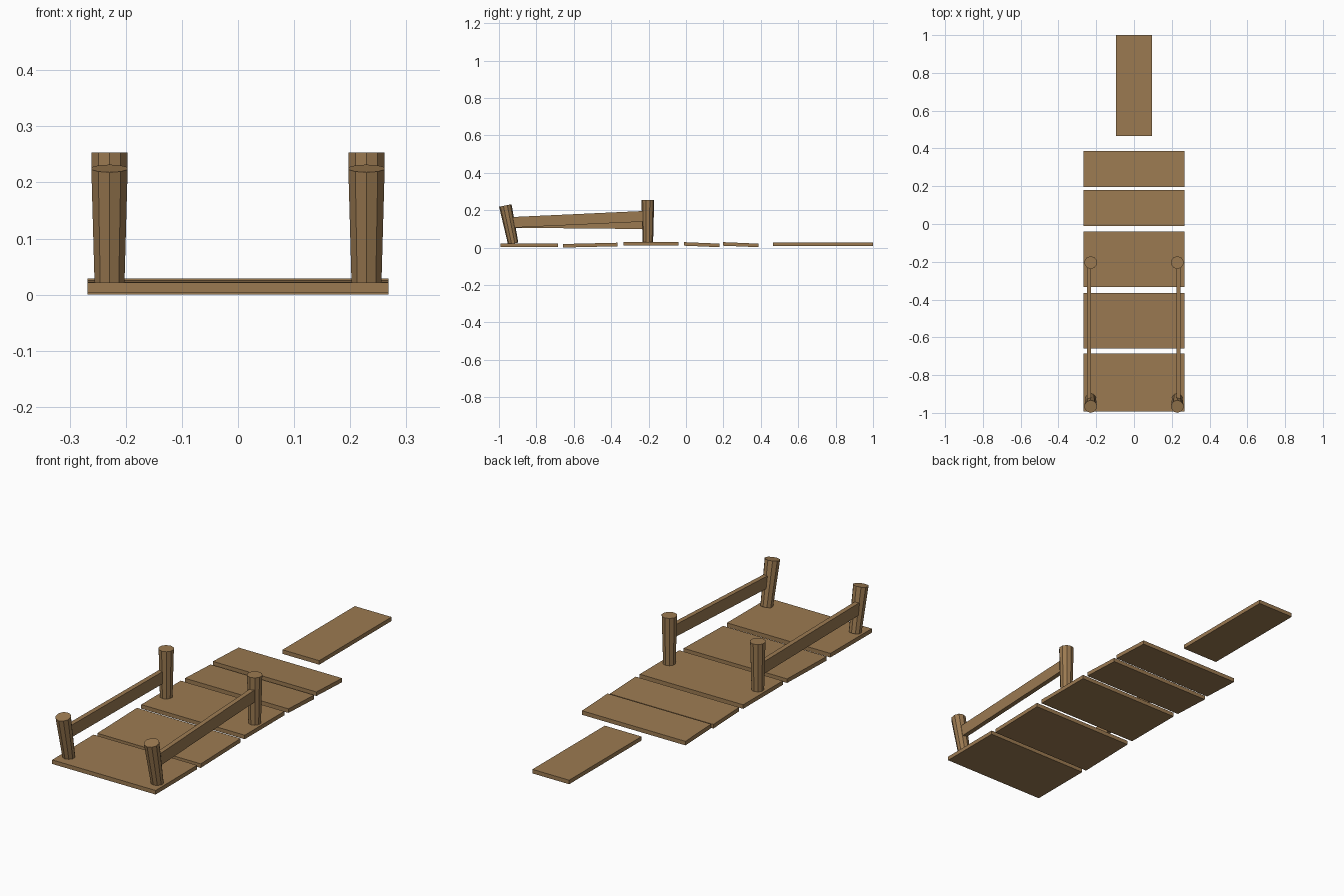
import bpy, math
from mathutils import Vector

if "Cube" in bpy.data.objects:
    bpy.data.objects.remove(bpy.data.objects["Cube"])

wood = bpy.data.materials.new("weathered wood")
wood.diffuse_color = (0.33, 0.195, 0.083, 1)
wood.use_nodes = True
wood.node_tree.nodes["Principled BSDF"].inputs["Base Color"].default_value = wood.diffuse_color


def beam(name, x, half_w, y0, y1, z0, z1, thick):
    """Box running along y; its underside goes from z0 to z1."""
    v = [(x + s * half_w, y, z + t)
         for y, z in ((y0, z0), (y1, z1)) for t in (0, thick) for s in (-1, 1)]
    f = [(0, 1, 3, 2), (4, 6, 7, 5), (0, 4, 5, 1), (2, 3, 7, 6), (0, 2, 6, 4), (1, 5, 7, 3)]
    me = bpy.data.meshes.new(name)
    me.from_pydata(v, [], f)
    me.materials.append(wood)
    ob = bpy.data.objects.new(name, me)
    bpy.context.collection.objects.link(ob)


def post(name, base, top, r_base, r_top, sides=10):
    """Tapered post between two points, wider at the top."""
    base, top = Vector(base), Vector(top)
    d = top - base
    bpy.ops.mesh.primitive_cone_add(vertices=sides, radius1=r_base, radius2=r_top,
                                    depth=d.length, location=(base + top) / 2,
                                    rotation=(math.atan2(-d.y, d.z), 0, 0))
    ob = bpy.context.object
    ob.name = name
    ob.data.materials.append(wood)


# Deck planks: half width, y start, y end, underside z at each end
planks = [
    (0.268, -0.992, -0.685, 0.003, 0.004),
    (0.268, -0.658, -0.365, 0.000, 0.007),
    (0.268, -0.333, -0.040, 0.010, 0.010),
    (0.268, -0.010, 0.180, 0.010, 0.002),
    (0.268, 0.197, 0.387, 0.010, 0.002),
    (0.095, 0.465, 1.000, 0.008, 0.008),
]
for i, (hw, y0, y1, z0, z1) in enumerate(planks):
    beam(f"plank_{i + 1}", 0, hw, y0, y1, z0, z1, 0.019)

# Posts: the front pair leans forward, the back pair is upright
for side, s in (("left", -1), ("right", 1)):
    post(f"front_post_{side}", (s * 0.229, -0.924, 0.021), (s * 0.229, -0.966, 0.225), 0.028, 0.034)
    post(f"back_post_{side}", (s * 0.229, -0.204, 0.024), (s * 0.229, -0.204, 0.253), 0.028, 0.034)

# Rails: left one nearly level, right one rising to the back
beam("rail_left", -0.238, 0.011, -0.935, -0.215, 0.106, 0.099, 0.057)
beam("rail_right", 0.235, 0.011, -0.935, -0.215, 0.106, 0.139, 0.057)
